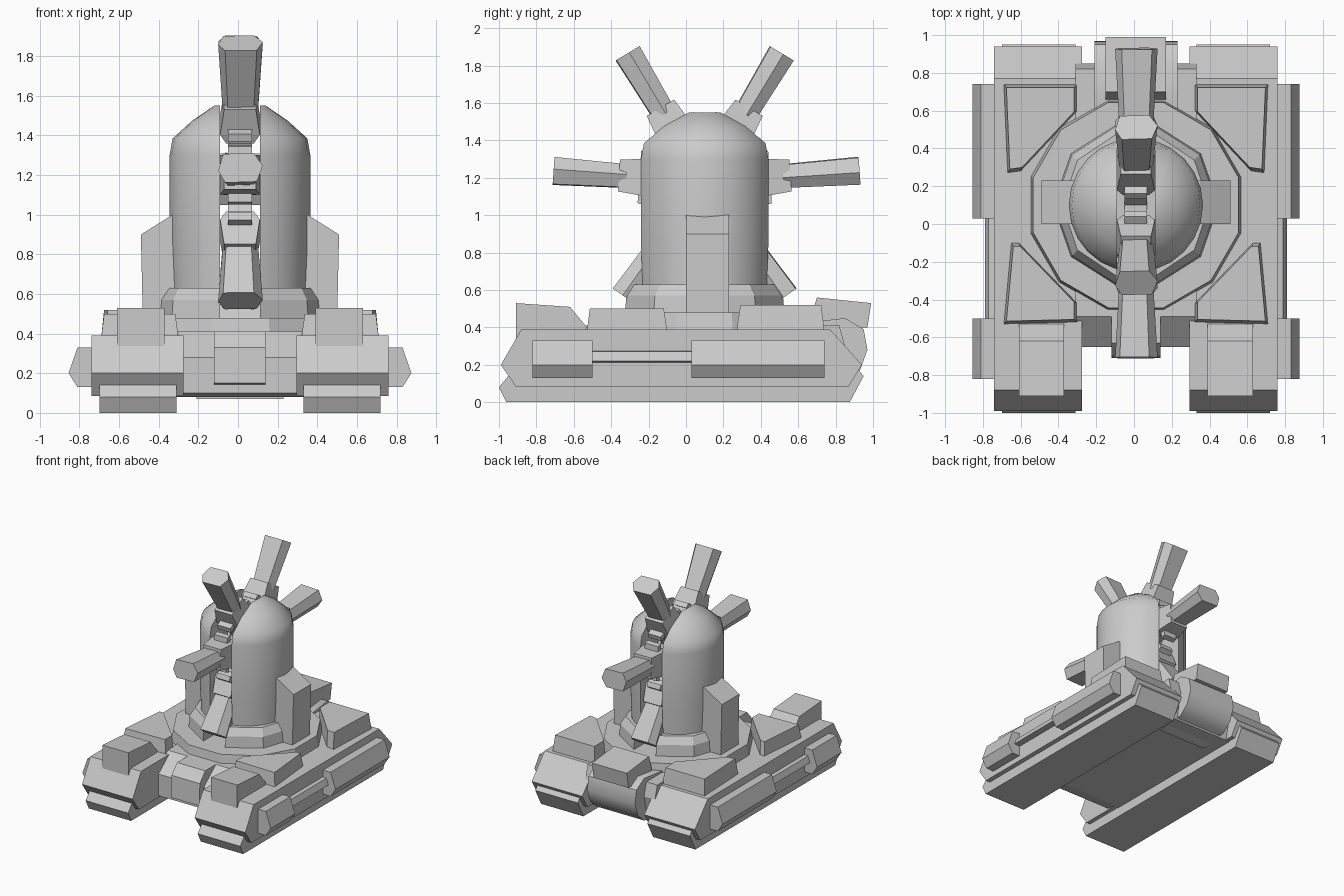
import bpy, bmesh, math
from mathutils import Vector

old = bpy.data.objects.get("Cube")
if old:
    bpy.data.objects.remove(old, do_unlink=True)

GREY = (0.6, 0.6, 0.6, 1)
mat = bpy.data.materials.new("plain grey")
mat.use_nodes = True
mat.diffuse_color = GREY
mat.node_tree.nodes["Principled BSDF"].inputs["Base Color"].default_value = GREY

CX, CY, HUB_Z = 0.01, 0.1, 1.18


def loft(name, rings, smooth=None):
    """Closed solid through a list of matching point rings."""
    bm = bmesh.new()
    loops = [[bm.verts.new(p) for p in ring] for ring in rings]
    for a, b in zip(loops, loops[1:]):
        for i in range(len(a)):
            j = (i + 1) % len(a)
            bm.faces.new((a[i], a[j], b[j], b[i]))
    bm.faces.new(loops[0])
    bm.faces.new(loops[-1])
    bmesh.ops.recalc_face_normals(bm, faces=bm.faces)
    mesh = bpy.data.meshes.new(name)
    bm.to_mesh(mesh)
    bm.free()
    mesh.materials.append(mat)
    ob = bpy.data.objects.new(name, mesh)
    bpy.context.collection.objects.link(ob)
    if smooth:
        bpy.ops.object.select_all(action='DESELECT')
        ob.select_set(True)
        bpy.context.view_layer.objects.active = ob
        bpy.ops.object.shade_smooth_by_angle(angle=math.radians(smooth))
    return ob


def prism(name, pts, axis, lo, hi, top=1.0, side=1, smooth=None):
    """Extrude a 2D profile along an axis; top scales the far end, side mirrors x."""
    mid = [sum(p[k] for p in pts) / len(pts) for k in (0, 1)]
    rings = []
    for d, s in ((lo, 1.0), (hi, top)):
        ring = []
        for p in pts:
            a, b = (mid[k] + (p[k] - mid[k]) * s for k in (0, 1))
            x, y, z = {'x': (d, a, b), 'y': (a, d, b), 'z': (a, b, d)}[axis]
            ring.append((x * side + CX, y, z))
        rings.append(ring)
    return loft(name, rings, smooth)


def ngon(n, r, turn=0.0):
    return [(r * math.cos(math.tau * (i + turn) / n),
             CY + r * math.sin(math.tau * (i + turn) / n)) for i in range(n)]


# Centre hull, nose plate and rear drum
prism("hull", [(-.49, .41), (-.65, .28), (-.65, .1), (-.55, .08), (.8, .08), (.85, .3), (.82, .41)],
      'x', -.32, .32)
prism("nose_plate", [(-.45, .41), (-.63, .41), (-.7, .33), (-.71, .15), (-.5, .13)], 'x', -.13, .13)
prism("rear_drum", [(.6, .42), (.85, .45), (.95, .39), (.97, .28), (.93, .17), (.85, .1), (.6, .07)],
      'x', -.22, .22, smooth=40)
prism("rear_box", [(.65, .4), (.7, .56), (.99, .53), (.97, .4)], 'x', -.16, .16)

# Running gear and fittings on both sides
pod = [(.72, .33), (.82, .33), (.865, .2), (.82, .13), (.72, .13)]
for side, tag in ((1, "left"), (-1, "right")):
    prism("track_body_" + tag,
          [(-.99, .2), (-.88, .39), (.77, .39), (.94, .2), (.87, .085), (-.91, .085)],
          'x', .285, .75, side=side)
    prism("tread_" + tag, [(-1.0, .08), (-.96, 0), (.875, 0), (.95, .14), (.9, .2), (-.9, .2)],
          'x', .32, .71, side=side)
    prism("front_box_" + tag, [(-.91, .28), (-.91, .53), (-.62, .51), (-.53, .4), (-.6, .3)],
          'x', .38, .62, side=side)
    prism("front_fender_" + tag, [(.31, -.52), (.7, -.53), (.66, -.1), (.62, -.1), (.31, -.42)],
          'z', .38, .5, top=.92, side=side)
    prism("rear_fender_" + tag, [(.31, .74), (.7, .74), (.68, .27), (.61, .28), (.31, .6)],
          'z', .38, .52, top=.92, side=side)
    prism("front_pod_" + tag, pod, 'y', -.82, -.5, side=side)
    prism("rear_pod_" + tag, pod, 'y', .03, .74, side=side)
    prism("side_rail_" + tag, [(.72, .28), (.78, .27), (.8, .22), (.72, .21)],
          'y', -.5, .03, side=side)
    prism("fin_" + tag, [(.3, .47), (.49, .47), (.5, .9), (.34, 1.0), (.3, 1.0)],
          'y', 0, .23, side=side)

# Round turret deck
prism("turret_deck", ngon(12, .58, .5), 'z', .36, .48, top=.97)


def cut_ring(r, z, n, side, slot=.1):
    """Part of a circle lying outside the central slot."""
    half = math.acos(min(.98, slot / r))
    angles = [half * (2 * i / n - 1) for i in range(n + 1)]
    return [(side * r * math.cos(a) + CX, CY + r * math.sin(a), z) for a in angles]


# Split dome with faceted collars
dome = [(.34, .46), (.355, .85), (.355, 1.3), (.34, 1.385), (.24, 1.475), (.13, 1.55)]
for side, tag in ((1, "left"), (-1, "right")):
    loft("dome_half_" + tag, [cut_ring(r, z, 10, side) for r, z in dome], smooth=40)
    loft("collar_" + tag, [cut_ring(r, z, 4, side) for r, z in ((.44, .46), (.43, .57), (.39, .63))])

# Wheel of six arms inside the slot
hexagon = [(-.11, .015), (-.075, .075), (.085, .07), (.115, -.01), (.07, -.075), (-.085, -.07)]
block = [(-1, -1), (1, -1), (1, 1), (-1, 1)]


def arm_part(name, angle, section, stations):
    """Loft a section outward from the hub; stations are radius, x scale, depth scale."""
    a = math.radians(angle)
    out = Vector((0, math.cos(a), math.sin(a)))
    across = Vector((0, -math.sin(a), math.cos(a)))
    hub = Vector((CX, CY, HUB_Z))
    loft(name, [[hub + out * r + across * (v * sv) + Vector((u * su, 0, 0)) for u, v in section]
                for r, su, sv in stations])


for i, (angle, reach) in enumerate(((4, .83), (59, .8), (121, .8), (176, .81), (235, .75), (305, .75))):
    n = str(i + 1)
    arm_part("arm_spoke_" + n, angle, block, [(0, .06, .07), (.38, .06, .06)])
    arm_part("arm_collar_" + n, angle, block, [(.27, .07, .1), (.32, .1, .1), (.46, .08, .085)])
    arm_part("arm_flange_" + n, angle, block, [(.31, .06, .15), (.35, .06, .14)])
    arm_part("arm_head_" + n, angle, hexagon, [(.42, .8, .85), (reach, 1, 1)])

prism("wheel_hub", [(CY + .15 * math.cos(math.tau * i / 6), HUB_Z + .15 * math.sin(math.tau * i / 6))
                    for i in range(6)], 'x', -.11, .11)
